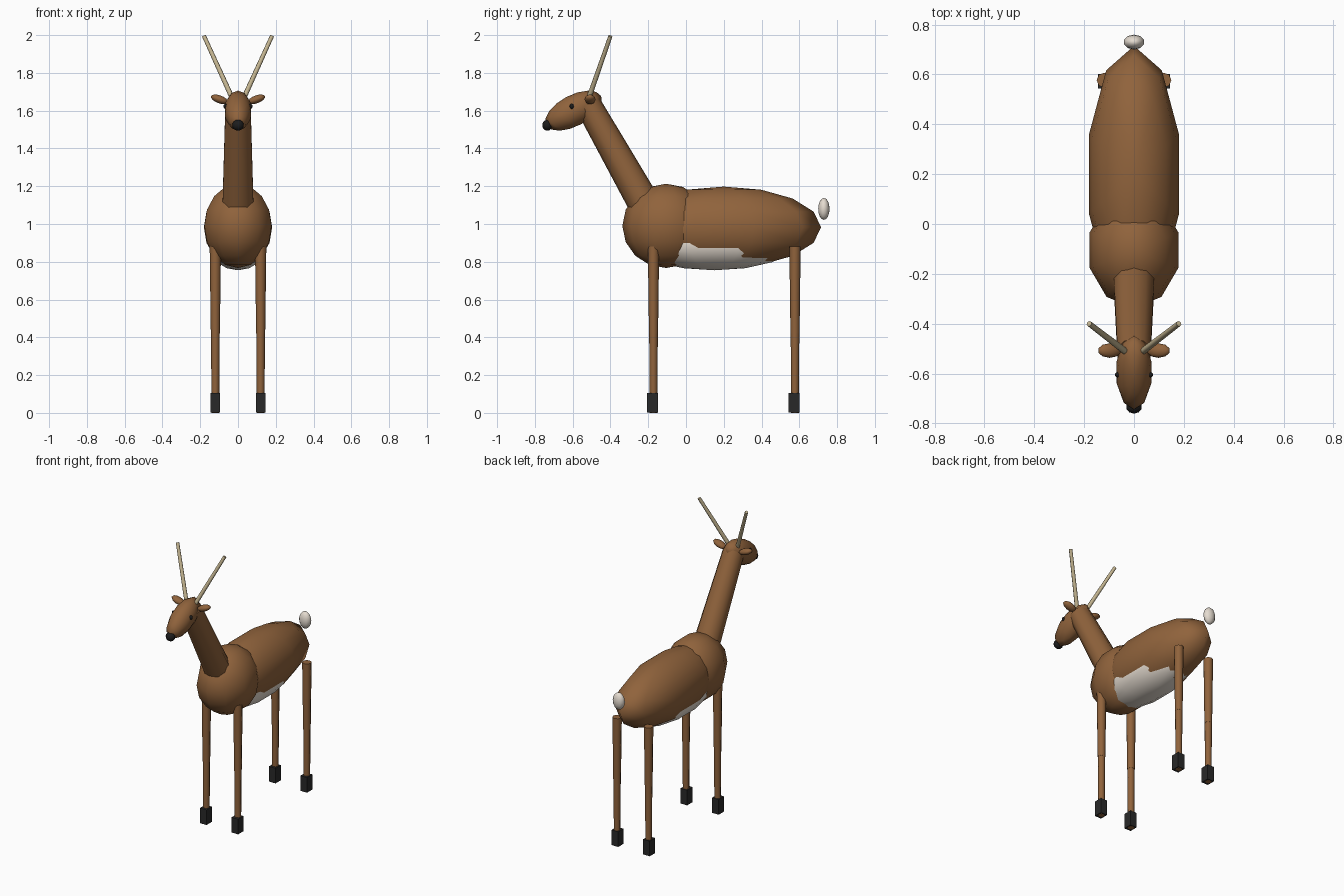
import bpy, bmesh
from math import radians
from mathutils import Vector, Matrix

cube = bpy.data.objects.get("Cube")
if cube:
    bpy.data.objects.remove(cube, do_unlink=True)


def material(name, rgb):
    m = bpy.data.materials.new(name)
    m.use_nodes = True
    m.diffuse_color = (*rgb, 1)
    bsdf = next(n for n in m.node_tree.nodes if n.type == 'BSDF_PRINCIPLED')
    bsdf.inputs["Base Color"].default_value = (*rgb, 1)
    return m


BROWN = material("brown_coat", (0.28, 0.125, 0.045))
WHITE = material("pale_fur", (0.78, 0.71, 0.63))
TAN = material("antler_tan", (0.55, 0.46, 0.28))
DARK = material("hoof_dark", (0.022, 0.022, 0.022))
BLACK = material("nose_black", (0.012, 0.012, 0.012))


def finish(bm, name, mat, angle=None):
    me = bpy.data.meshes.new(name)
    bm.to_mesh(me)
    bm.free()
    me.materials.append(mat)
    ob = bpy.data.objects.new(name, me)
    bpy.context.collection.objects.link(ob)
    if angle:
        bpy.ops.object.select_all(action='DESELECT')
        ob.select_set(True)
        bpy.context.view_layer.objects.active = ob
        bpy.ops.object.shade_smooth_by_angle(angle=radians(angle))
    return ob


def ellipsoid(name, mat, centre, radii, tilt=0, axis='X'):
    bm = bmesh.new()
    place = (Matrix.Translation(centre) @ Matrix.Rotation(radians(tilt), 4, axis)
             @ Matrix.Diagonal((*radii, 1)))
    bmesh.ops.create_uvsphere(bm, u_segments=10, v_segments=8, radius=1, matrix=place)
    return finish(bm, name, mat, 80)


def rod(name, mat, start, end, r_start, r_end, sides=8):
    a, b = Vector(start), Vector(end)
    d = b - a
    place = Matrix.Translation((a + b) / 2) @ d.to_track_quat('Z', 'Y').to_matrix().to_4x4()
    bm = bmesh.new()
    bmesh.ops.create_cone(bm, cap_ends=True, segments=sides, radius1=r_start,
                          radius2=r_end, depth=d.length, matrix=place)
    return finish(bm, name, mat, 50)


def box(name, mat, centre, size):
    bm = bmesh.new()
    bmesh.ops.create_cube(bm, size=1, matrix=Matrix.Translation(centre)
                          @ Matrix.Diagonal((*size, 1)))
    return finish(bm, name, mat)


# Trunk
ellipsoid("body", BROWN, (0, 0.2, 0.983), (0.19, 0.515, 0.215))
ellipsoid("chest", BROWN, (0, -0.105, 0.99), (0.187, 0.232, 0.223))
ellipsoid("belly", WHITE, (0, 0.15, 0.9), (0.165, 0.43, 0.145))
ellipsoid("tail", WHITE, (0, 0.73, 1.08), (0.042, 0.03, 0.058))

# Neck and head
rod("neck", BROWN, (0, -0.2, 1.07), (0, -0.52, 1.635), 0.087, 0.07, 10)
ellipsoid("head", BROWN, (0, -0.595, 1.6), (0.073, 0.165, 0.082), 28)
ellipsoid("nose", BLACK, (0, -0.734, 1.523), (0.032, 0.027, 0.029))

for side, s in (("left", 1), ("right", -1)):
    # Paired head parts
    ellipsoid(side + "_eye", BLACK, (s * 0.066, -0.605, 1.623), (0.011, 0.011, 0.014))
    ellipsoid(side + "_ear", BROWN, (s * 0.098, -0.508, 1.66),
              (0.05, 0.029, 0.021), -20 * s, 'Y')
    rod(side + "_antler", TAN, (s * 0.03, -0.515, 1.665), (s * 0.18, -0.4, 1.995),
        0.0135, 0.011)
    # Legs
    for end, y in (("front", -0.172), ("hind", 0.577)):
        name = f"{end}_{side}_"
        x = s * 0.12
        rod(name + "upper_leg", BROWN, (x, y, 0.42), (x, y, 0.88), 0.024, 0.03)
        rod(name + "lower_leg", BROWN, (x, y, 0), (x, y, 0.43), 0.02, 0.023)
        box(name + "hoof", DARK, (x, y - 0.005, 0.053), (0.05, 0.058, 0.104))
